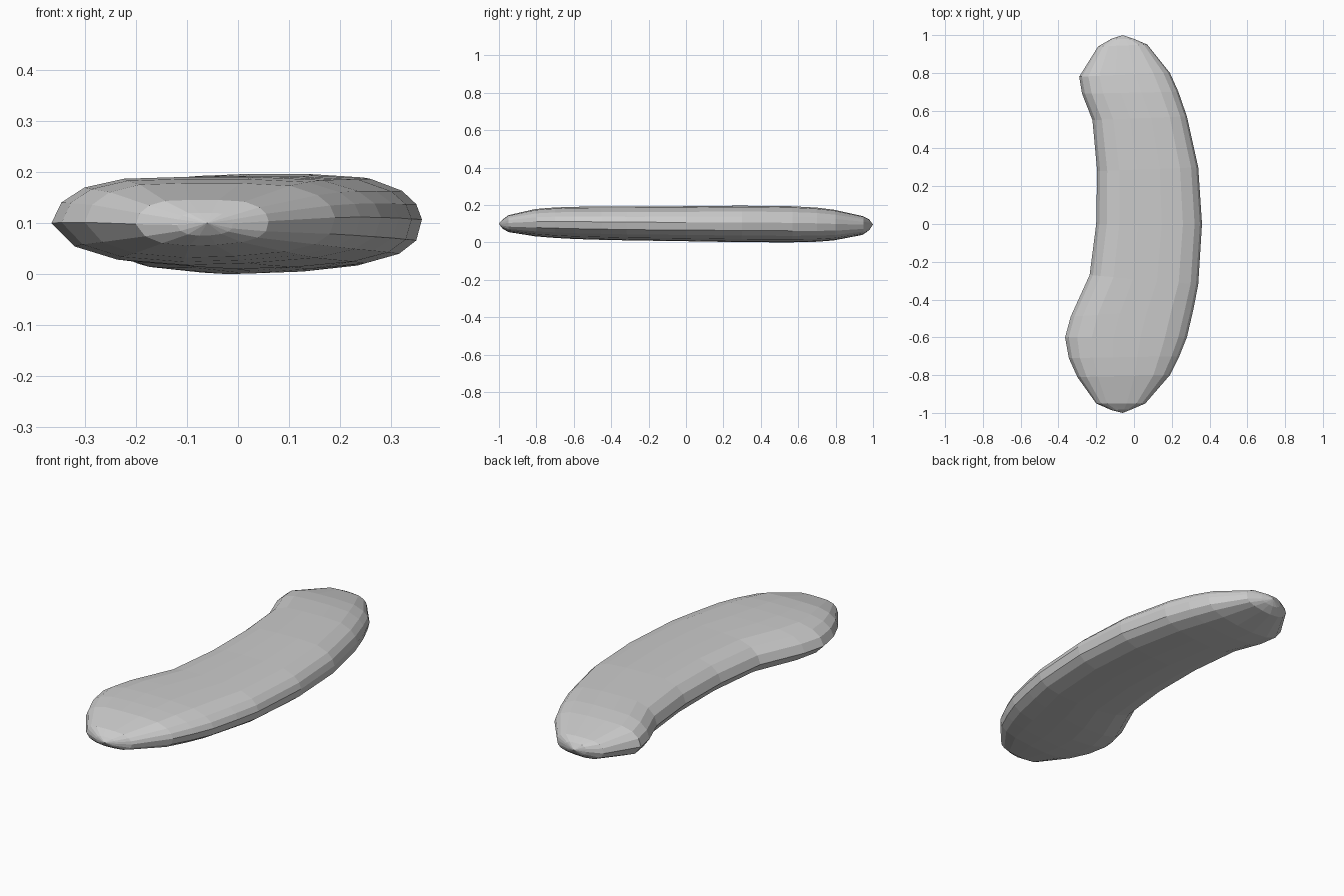
import bpy, bmesh

# Slanted cross-sections: inner edge x,y / outer edge x,y / bottom z / top z
stations = [
    (-0.12, -0.985, -0.01, -0.98, 0.075, 0.120),
    (-0.20, -0.95, 0.06, -0.95, 0.055, 0.145),
    (-0.30, -0.81, 0.19, -0.80, 0.032, 0.178),
    (-0.345, -0.71, 0.24, -0.70, 0.024, 0.186),
    (-0.365, -0.60, 0.28, -0.60, 0.018, 0.190),
    (-0.335, -0.49, 0.315, -0.45, 0.014, 0.191),
    (-0.235, -0.27, 0.34, -0.32, 0.010, 0.191),
    (-0.20, 0.0, 0.36, 0.0, 0.006, 0.193),
    (-0.195, 0.28, 0.34, 0.30, 0.001, 0.196),
    (-0.22, 0.55, 0.28, 0.57, 0.000, 0.193),
    (-0.275, 0.69, 0.235, 0.70, 0.003, 0.186),
    (-0.29, 0.78, 0.19, 0.80, 0.010, 0.174),
    (-0.19, 0.94, 0.07, 0.95, 0.040, 0.140),
    (-0.12, 0.98, 0.0, 0.98, 0.065, 0.122),
]
# Rounded, flat-topped profile: fraction across the width, height from -1 to 1
profile = [(0, -0.05), (0.03, 0.42), (0.10, 0.76), (0.22, 0.96), (0.40, 1.0),
           (0.62, 1.0), (0.82, 0.93), (0.93, 0.68), (0.98, 0.40), (1, 0.08),
           (0.98, -0.36), (0.92, -0.64), (0.80, -0.84), (0.60, -0.96),
           (0.40, -1.0), (0.20, -0.88), (0.07, -0.58)]

bm = bmesh.new()
rings = []
for lx, ly, rx, ry, lo, hi in stations:
    mid, half = (lo + hi) / 2, (hi - lo) / 2
    rings.append([bm.verts.new((lx + (rx - lx) * t, ly + (ry - ly) * t, mid + half * h))
                  for t, h in profile])

# Skin between neighbouring sections
n = len(profile)
for a, b in zip(rings, rings[1:]):
    for i in range(n):
        j = (i + 1) % n
        bm.faces.new((a[i], a[j], b[j], b[i]))

# Pointed end caps
for ring, tip in ((rings[0], (-0.06, -1.0, 0.1)), (rings[-1], (-0.06, 1.0, 0.095))):
    v = bm.verts.new(tip)
    for i in range(n):
        bm.faces.new((ring[i], ring[(i + 1) % n], v))

bmesh.ops.recalc_face_normals(bm, faces=bm.faces[:])
mesh = bpy.data.meshes.new("curved_body")
bm.to_mesh(mesh)
bm.free()
body = bpy.data.objects.new("curved_body", mesh)
bpy.context.collection.objects.link(body)
